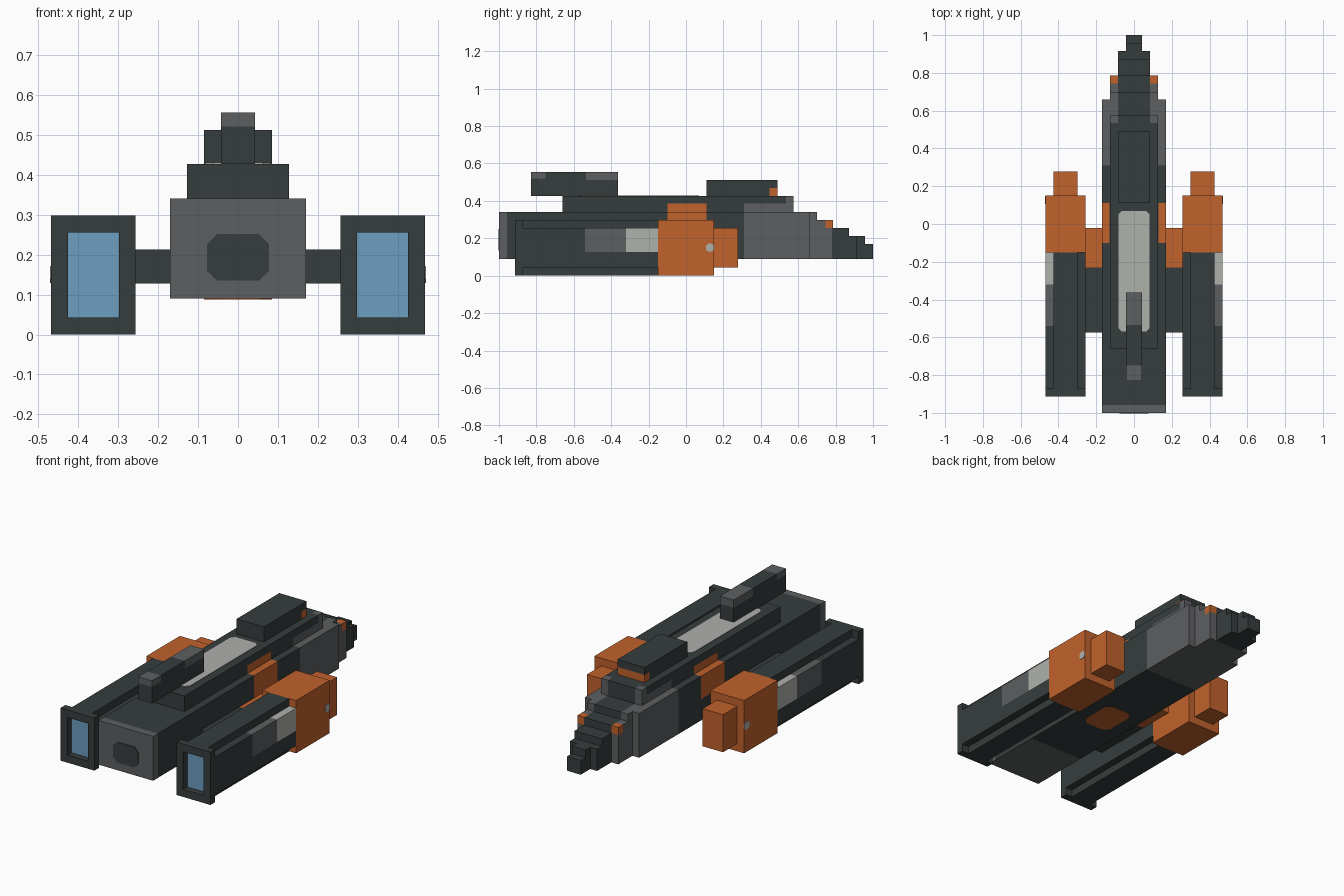
import bpy, bmesh
from mathutils import Vector

if "Cube" in bpy.data.objects:
    bpy.data.objects.remove(bpy.data.objects["Cube"])

COLOURS = {
    "dark_hull": (0.037, 0.046, 0.046),
    "mid_grey": (0.110, 0.114, 0.120),
    "orange": (0.530, 0.122, 0.025),
    "light_grey": (0.430, 0.440, 0.415),
    "blue_glass": (0.153, 0.342, 0.525),
}
MATS = {}
for name, rgb in COLOURS.items():
    m = bpy.data.materials.new(name)
    m.use_nodes = True
    m.diffuse_color = (*rgb, 1)
    m.node_tree.nodes["Principled BSDF"].inputs["Base Color"].default_value = (*rgb, 1)
    MATS[name] = m


def finish(name, bm, mats, mirror):
    bmesh.ops.recalc_face_normals(bm, faces=bm.faces)
    mesh = bpy.data.meshes.new(name)
    bm.to_mesh(mesh)
    bm.free()
    for m in mats:
        mesh.materials.append(MATS[m])
    ob = bpy.data.objects.new(name, mesh)
    bpy.context.collection.objects.link(ob)
    if mirror:
        ob.modifiers.new("mirror", "MIRROR").use_mirror_merge = False
    return ob


def box(name, x, y, z, colour, paint=(), mirror=False):
    """Box from ranges; each paint rule is (colour, |x| range, y range, z range)."""
    bm = bmesh.new()
    bmesh.ops.create_cube(bm, size=1)
    lo, hi = Vector((x[0], y[0], z[0])), Vector((x[1], y[1], z[1]))
    for v in bm.verts:
        v.co = (lo + hi) / 2 + Vector(a * b for a, b in zip(v.co, hi - lo))
    # cut the faces along the borders of every painted zone
    for _, *zone in paint:
        for axis, span in enumerate(zone):
            for edge in span or ():
                for side in ((1, -1) if axis == 0 else (1,)):
                    n = Vector((0, 0, 0))
                    n[axis] = 1
                    bmesh.ops.bisect_plane(bm, geom=bm.verts[:] + bm.edges[:] + bm.faces[:],
                                           plane_co=n * edge * side, plane_no=n)
    mats = [colour]
    for tint, *zone in paint:
        if tint not in mats:
            mats.append(tint)
        for f in bm.faces:
            c = f.calc_center_median()
            c.x = abs(c.x)
            if all(s is None or s[0] - 0.001 < c[i] < s[1] + 0.001 for i, s in enumerate(zone)):
                f.material_index = mats.index(tint)
    return finish(name, bm, mats, mirror)


def plate(name, centre, u, v, half_u, half_v, cut, colour, mirror=False):
    """Thin patch with clipped corners lying in the plane of u and v."""
    bm = bmesh.new()
    u, v, centre = Vector(u), Vector(v), Vector(centre)
    n = u.cross(v) * 0.003
    a, b = half_u, half_v
    quarter = [(a, b - cut), (a - cut, b)]
    ring = quarter + [(-p, q) for p, q in quarter[::-1]]
    ring += [(-p, -q) for p, q in ring]
    face = bm.faces.new([bm.verts.new(centre - n + u * p + v * q) for p, q in ring])
    top = bmesh.ops.extrude_face_region(bm, geom=[face])["geom"]
    for w in top:
        if isinstance(w, bmesh.types.BMVert):
            w.co += n * 2
    return finish(name, bm, [colour], mirror)


X, Y, Z = (1, 0, 0), (0, 1, 0), (0, 0, 1)

# Main hull, with grey nose and rear, and orange flank patches
box("hull", (-.17, .17), (-1, .66), (.09, .34), "dark_hull", [
    ("mid_grey", None, (-1, -.957), None),
    ("mid_grey", None, (.31, .66), None),
    ("mid_grey", None, (-1, -.65), (.09, .09)),
    ("dark_hull", (0, .085), (.575, .66), (.34, .34)),
    ("orange", (.13, .17), (-.10, .11), (.21, .34)),
])
plate("nose_port", (0, -1, .193), X, Z, .078, .058, .025, "dark_hull")
plate("belly_patch", (0, -.22, .09), X, Y, .085, .11, .03, "orange")

# Stepped tail
tail = [
    ("tail_collar", .128, (.66, .70), .34),
    ("tail_ring", .128, (.70, .787), .298),
    ("tail_step", .085, (.787, .872), .255),
    ("tail_taper", .085, (.872, .915), .213),
    ("tail_neck", .043, (.915, .957), .213),
    ("tail_tip", .043, (.957, 1), .17),
]
for name, w, y, top in tail:
    wide = w > .1
    paint = [("dark_hull", (0, .085), None, (.13, top))] if wide else []
    if name == "tail_ring":
        paint.append(("orange", (.085, .128), (.745, .787), (.255, top)))
    box(name, (-w, w), y, (.09, top), "mid_grey" if wide else "dark_hull", paint)

# Upper deck with pale walkway
box("upper_deck", (-.128, .128), (-.66, .575), (.34, .427), "dark_hull", [
    ("mid_grey", (.12, .128), (.31, .575), (.34, .385)),
    ("mid_grey", (.085, .128), (.535, .575), None),
    ("orange", (.128, .128), (-.10, .11), (.34, .385)),
])
plate("walkway", (0, -.25, .427), X, Y, .083, .32, .02, "light_grey")
box("rear_housing", (-.085, .085), (.11, .49), (.427, .512), "dark_hull",
    [("orange", None, (.447, .49), (.427, .47))])
box("dorsal_fin", (-.043, .043), (-.83, -.363), (.427, .555), "dark_hull", [
    ("mid_grey", None, (-.83, -.75), (.52, .555)),
    ("mid_grey", None, (-.535, -.363), (.512, .555)),
])

# Wing struts
box("strut", (.17, .257), (-.575, -.02), (.128, .213), "dark_hull",
    [("orange", None, (-.23, -.02), None)], mirror=True)

# Engine pods: cross-shaped body, orange rear, framed intake
box("pod_core", (.298, .425), (-.872, -.15), (0, .298), "dark_hull", mirror=True)
box("pod_sides", (.257, .468), (-.872, -.15), (.043, .255), "dark_hull", [
    ("mid_grey", (.425, .468), (-.54, -.32), (.128, .255)),
    ("light_grey", (.425, .468), (-.32, -.15), (.128, .255)),
], mirror=True)
box("pod_rear", (.257, .468), (-.15, .15), (0, .298), "orange", mirror=True)
box("pod_exhaust", (.298, .425), (.15, .277), (.043, .255), "orange", mirror=True)
plate("pod_light", (.468, .128, .15), Y, Z, .021, .021, .01, "light_grey", mirror=True)
for name, x, z in (("inner", (.257, .298), (0, .298)), ("outer", (.425, .468), (0, .298)),
                   ("lower", (.298, .425), (0, .043)), ("upper", (.298, .425), (.255, .298))):
    box("intake_frame_" + name, x, (-.914, -.872), z, "dark_hull", mirror=True)
box("intake_glass", (.298, .425), (-.878, -.872), (.043, .255), "blue_glass", mirror=True)
